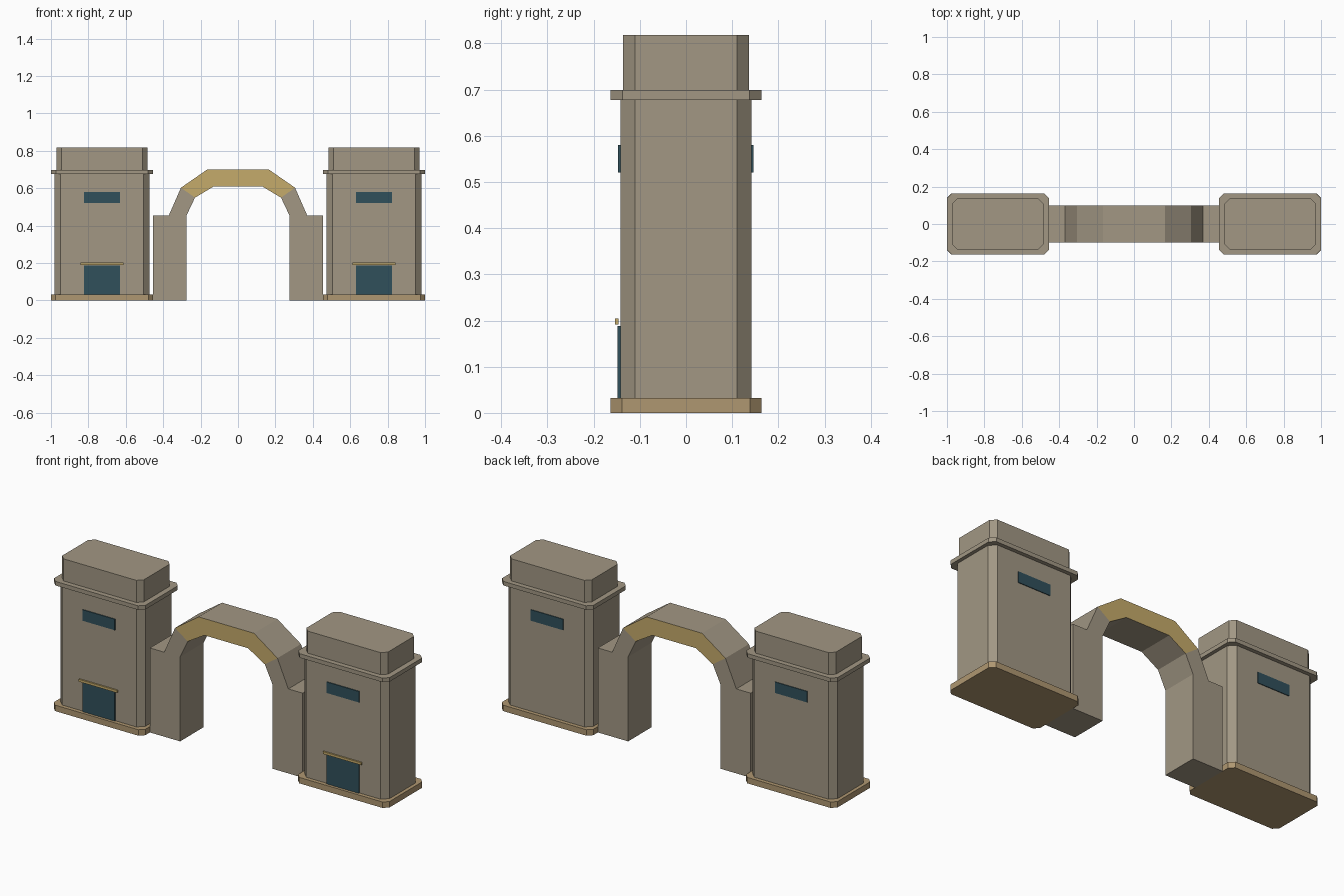
import bpy, bmesh

if "Cube" in bpy.data.objects:
    bpy.data.objects.remove(bpy.data.objects["Cube"])


def material(name, rgb):
    m = bpy.data.materials.new(name)
    m.diffuse_color = (*rgb, 1)
    m.use_nodes = True
    m.node_tree.nodes["Principled BSDF"].inputs["Base Color"].default_value = m.diffuse_color
    return m


STONE = material("grey_stone", (0.36, 0.31, 0.23))
TAN = material("tan_plinth", (0.43, 0.31, 0.165))
GOLD = material("gold_trim", (0.56, 0.405, 0.145))
GLASS = material("dark_teal", (0.03, 0.08, 0.105))


def finish(name, bm, *mats):
    bmesh.ops.recalc_face_normals(bm, faces=bm.faces[:])
    me = bpy.data.meshes.new(name)
    bm.to_mesh(me)
    bm.free()
    for m in mats:
        me.materials.append(m)
    ob = bpy.data.objects.new(name, me)
    bpy.context.collection.objects.link(ob)
    return ob


def prism(name, cx, hx, hy, z0, z1, c, mat):
    """Upright block with chamfered vertical corners."""
    outline = [(-hx + c, -hy), (hx - c, -hy), (hx, -hy + c), (hx, hy - c),
               (hx - c, hy), (-hx + c, hy), (-hx, hy - c), (-hx, -hy + c)]
    bm = bmesh.new()
    low = [bm.verts.new((cx + x, y, z0)) for x, y in outline]
    high = [bm.verts.new((cx + x, y, z1)) for x, y in outline]
    bm.faces.new(low)
    bm.faces.new(high)
    for i in range(8):
        j = (i + 1) % 8
        bm.faces.new((low[i], low[j], high[j], high[i]))
    return finish(name, bm, mat)


def box(name, x0, x1, y0, y1, z0, z1, mat):
    bm = bmesh.new()
    bmesh.ops.create_cube(bm, size=1)
    for v in bm.verts:
        v.co = (x1 if v.co.x > 0 else x0, y1 if v.co.y > 0 else y0,
                z1 if v.co.z > 0 else z0)
    return finish(name, bm, mat)


# Two towers with a pier on the inner side of each
for side, s in (("left", -1), ("right", 1)):
    cx = s * 0.7275
    prism(f"{side}_plinth", cx, 0.2725, 0.163, 0, 0.032, 0.024, TAN)
    prism(f"{side}_tower_body", cx, 0.2535, 0.142, 0.032, 0.677, 0.032, STONE)
    prism(f"{side}_cornice", cx, 0.2725, 0.163, 0.677, 0.699, 0.026, STONE)
    prism(f"{side}_tower_cap", cx, 0.243, 0.136, 0.699, 0.818, 0.026, STONE)
    box(f"{side}_door", cx - 0.096, cx + 0.096, -0.148, -0.141, 0.032, 0.188, GLASS)
    box(f"{side}_door_lintel", cx - 0.114, cx + 0.114, -0.154, -0.146, 0.191, 0.204, GOLD)
    box(f"{side}_front_window", cx - 0.096, cx + 0.096, -0.147, -0.141, 0.521, 0.58, GLASS)
    box(f"{side}_back_window", cx - 0.096, cx + 0.096, 0.141, 0.146, 0.521, 0.58, GLASS)
    a, b = sorted((s * 0.275, s * 0.455))
    box(f"{side}_pier", a, b, -0.1, 0.1, 0, 0.455, STONE)

# Arch: paired outer and inner points, mirrored across x
half = [((-0.37, 0.455), (-0.275, 0.455)),
        ((-0.305, 0.603), (-0.23, 0.55)),
        ((-0.165, 0.70), (-0.13, 0.61))]
stations = half + [((-o[0], o[1]), (-i[0], i[1])) for o, i in reversed(half)]
bm = bmesh.new()
rings = []
for o, i in stations:
    rings.append([bm.verts.new((x, y, z)) for x, y, z in
                  ((o[0], -0.1, o[1]), (i[0], -0.1, i[1]),
                   (i[0], 0.1, i[1]), (o[0], 0.1, o[1]))])
for r, q in zip(rings, rings[1:]):
    for k in range(4):
        n = (k + 1) % 4
        bm.faces.new((r[k], r[n], q[n], q[k]))
bm.faces.new(rings[0])
bm.faces.new(rings[-1])
bm.normal_update()
# Gold on the front and back of the upper segments
for f in bm.faces:
    if abs(f.normal.y) > 0.9 and f.calc_center_median().z > 0.56:
        f.material_index = 1
finish("arch", bm, STONE, GOLD)
